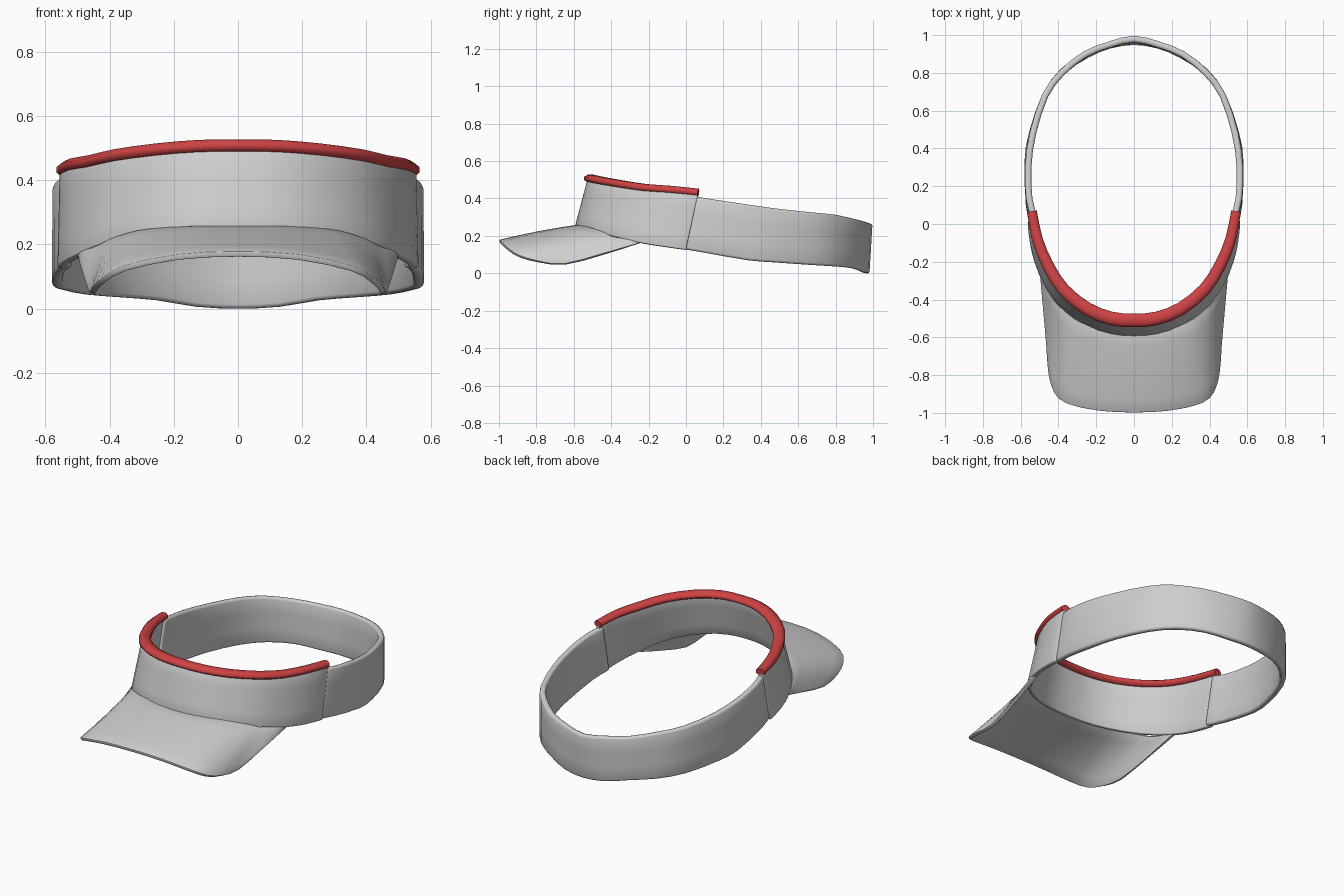
import bpy, bmesh, math
from mathutils import Vector

if "Cube" in bpy.data.objects:
    bpy.data.objects.remove(bpy.data.objects["Cube"])


def material(name, rgb):
    m = bpy.data.materials.new(name)
    m.diffuse_color = (*rgb, 1)
    m.use_nodes = True
    m.node_tree.nodes["Principled BSDF"].inputs["Base Color"].default_value = m.diffuse_color
    return m


GREY = material("light grey fabric", (0.62, 0.62, 0.63))
RED = material("red trim", (0.62, 0.055, 0.058))


def curve(half, sub=2):
    """Smooth curve through half a profile (side to centre) and its mirror image."""
    h = [Vector(p) for p in half]
    p = h + [Vector((-v.x, v.y, v.z)) for v in reversed(h[:-1])]
    p = [2 * p[0] - p[1]] + p + [2 * p[-1] - p[-2]]
    out = []
    for i in range(1, len(p) - 2):
        a, b, c, d = p[i - 1:i + 3]
        for k in range(sub):
            t = k / sub
            out.append(0.5 * (2 * b + (c - a) * t + (2 * a - 5 * b + 4 * c - d) * t * t
                              + (3 * b - a - 3 * c + d) * t ** 3))
    return out + [p[-2]]


def finish(name, bm, mat, thickness=0, bevel=0, angle=70):
    bmesh.ops.recalc_face_normals(bm, faces=bm.faces[:])
    me = bpy.data.meshes.new(name)
    bm.to_mesh(me)
    bm.free()
    me.materials.append(mat)
    ob = bpy.data.objects.new(name, me)
    bpy.context.collection.objects.link(ob)
    bpy.ops.object.select_all(action='DESELECT')
    ob.select_set(True)
    bpy.context.view_layer.objects.active = ob
    if thickness:
        s = ob.modifiers.new("thickness", 'SOLIDIFY')
        s.thickness, s.offset = thickness, 0
        bpy.ops.object.modifier_apply(modifier=s.name)
    if bevel:
        b = ob.modifiers.new("soft edges", 'BEVEL')
        b.width, b.segments, b.angle_limit = bevel, 2, math.radians(60)
        bpy.ops.object.modifier_apply(modifier=b.name)
    bpy.ops.object.shade_smooth_by_angle(angle=math.radians(angle))
    return ob


def sheet(name, rail_a, rail_b, rows, thickness, bevel, bulge=0):
    """Fabric sheet lofted between two rails, then thickened."""
    a, b = curve(rail_a), curve(rail_b)
    bm = bmesh.new()
    grid = []
    for r in range(rows + 1):
        t = r / rows
        lift = Vector((0, 0, bulge * 4 * t * (1 - t)))
        n = len(a) - 1
        grid.append([bm.verts.new(p.lerp(q, t) + lift * math.sin(math.pi * i / n))
                     for i, (p, q) in enumerate(zip(a, b))])
    for g, h in zip(grid, grid[1:]):
        for i in range(len(g) - 1):
            bm.faces.new((g[i], g[i + 1], h[i + 1], h[i]))
    return finish(name, bm, GREY, thickness, bevel)


# Path of the red trim, also the top of the front panel
TRIM = [(.540, .066, .432), (.512, -.08, .447), (.455, -.22, .457), (.375, -.345, .476),
        (.25, -.448, .494), (.12, -.500, .505), (0, -.510, .507)]

# Front panel
sheet("front_panel",
      [(.549, .0, .125), (.534, -.12, .142), (.492, -.26, .165), (.395, -.42, .205),
       (.25, -.525, .232), (.12, -.570, .245), (0, -.580, .248)],
      [(x * 1.005, y - .004 * (y < 0), z - .01) for x, y, z in TRIM],
      4, .028, .006)

# Back strap
sheet("back_strap",
      [(.532, -.02, .13), (.556, .10, .110), (.563, .33, .070), (.540, .48, .058),
       (.470, .68, .044), (.375, .81, .036), (.25, .895, .026), (.13, .945, .006), (0, .964, .0)],
      [(.530, .04, .412), (.555, .14, .396), (.560, .30, .372), (.535, .48, .346),
       (.470, .68, .325), (.382, .80, .312), (.26, .898, .290), (.13, .950, .276), (0, .980, .266)],
      3, .034, .012)

# Brim
sheet("brim",
      [(.494, -.25, .176), (.466, -.32, .180), (.430, -.39, .192), (.395, -.43, .210),
       (.34, -.48, .228), (.28, -.52, .240), (.14, -.57, .249), (0, -.580, .250)],
      [(.490, -.25, .160), (.474, -.45, .100), (.456, -.65, .048), (.446, -.79, .062),
       (.418, -.89, .090), (.355, -.948, .125), (.19, -.986, .160), (0, -.996, .170)],
      6, .018, .005, bulge=.006)

# Red trim: flattened tube swept along the panel's top edge
path = curve(TRIM)
bm = bmesh.new()
rings, N, last = [], 8, len(path) - 1
for i, p in enumerate(path):
    tan = (path[min(i + 1, last)] - path[max(i - 1, 0)]).normalized()
    side = tan.cross(Vector((0, 0, 1))).normalized()
    up = side.cross(tan)
    w = .028 + .011 * math.sin(math.pi * i / last)
    rings.append([bm.verts.new(p + side * w * math.cos(2 * math.pi * (k + .5) / N)
                               + up * .022 * math.sin(2 * math.pi * (k + .5) / N))
                  for k in range(N)])
for r, s in zip(rings, rings[1:]):
    for k in range(N):
        bm.faces.new((r[k], r[(k + 1) % N], s[(k + 1) % N], s[k]))
bm.faces.new(rings[0])
bm.faces.new(rings[-1])
finish("red_top_trim", bm, RED)
